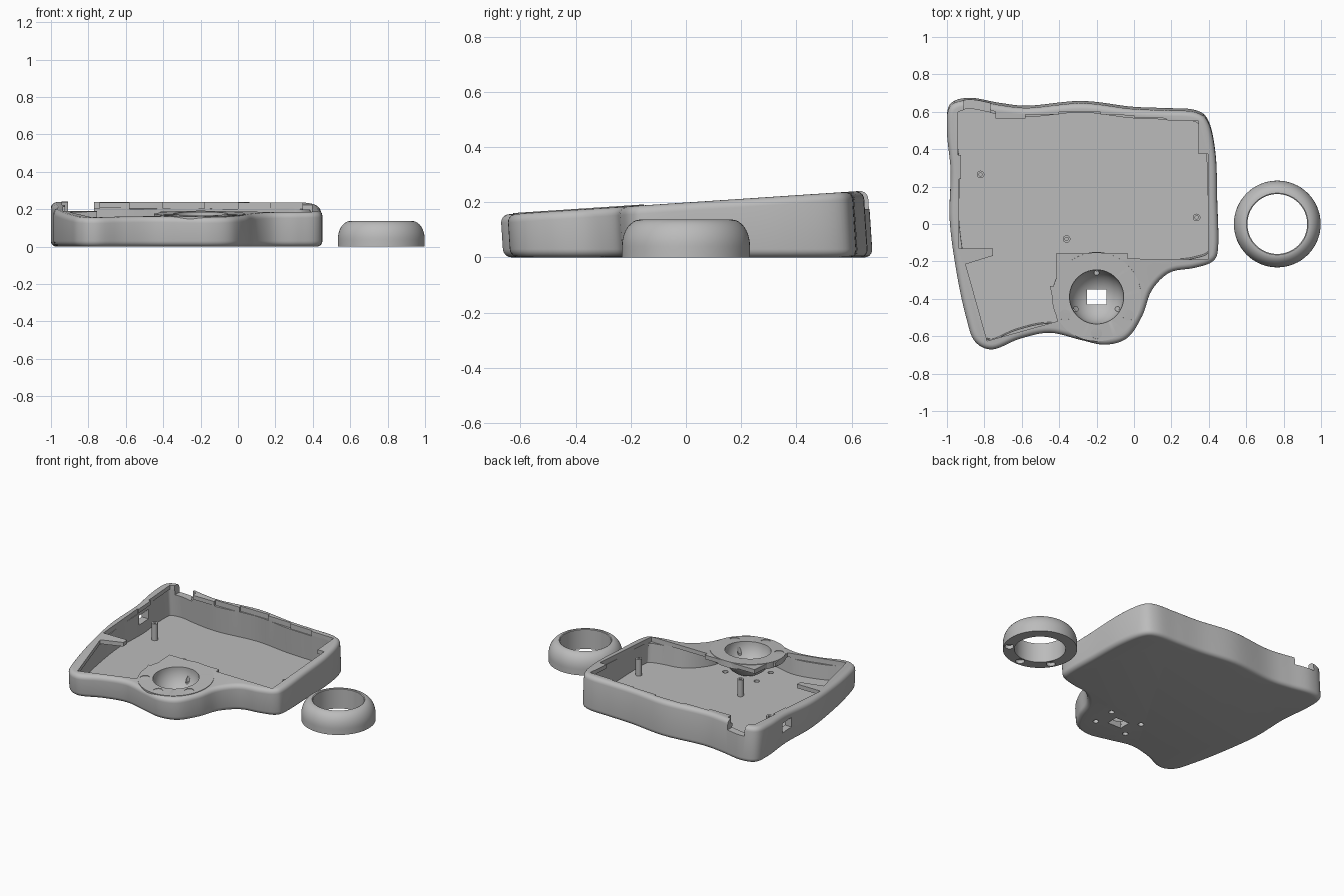
import bpy, bmesh, math
from mathutils import Matrix, Vector

cube = bpy.data.objects.get("Cube")
if cube:
    bpy.data.objects.remove(cube, do_unlink=True)

SLOPE = 0.066          # tilt of the rim
TILT = Matrix.Rotation(math.atan(SLOPE), 4, 'X')
FLOOR = 0.025
WALL = 0.05


def rim(y):
    return 0.198 + SLOPE * y


grey = bpy.data.materials.new("printed_grey")
grey.use_nodes = True
COLOUR = (0.5, 0.5, 0.5, 1)
grey.diffuse_color = COLOUR
grey.node_tree.nodes["Principled BSDF"].inputs["Base Color"].default_value = COLOUR


def finish(bm, name):
    bmesh.ops.recalc_face_normals(bm, faces=bm.faces)
    mesh = bpy.data.meshes.new(name)
    bm.to_mesh(mesh)
    bm.free()
    mesh.materials.append(grey)
    ob = bpy.data.objects.new(name, mesh)
    bpy.context.collection.objects.link(ob)
    return ob


def loft(rings, name):
    """Skin a stack of equal closed rings and cap both ends."""
    bm = bmesh.new()
    rows = [[bm.verts.new(p) for p in ring] for ring in rings]
    n = len(rows[0])
    for a, b in zip(rows, rows[1:]):
        for i in range(n):
            j = (i + 1) % n
            bm.faces.new((a[i], a[j], b[j], b[i]))
    bm.faces.new(rows[0])
    bm.faces.new(rows[-1])
    return finish(bm, name)


def lathe(profile, name, matrix, closed=False, n=64):
    """Spin (radius, height) pairs about the z axis."""
    bm = bmesh.new()
    vs = [bm.verts.new((r, 0, z)) for r, z in profile]
    for a, b in zip(vs, vs[1:] + (vs[:1] if closed else [])):
        if a is not b:
            bm.edges.new((a, b))
    bmesh.ops.spin(bm, geom=bm.verts[:] + bm.edges[:], cent=(0, 0, 0), axis=(0, 0, 1),
                   angle=math.tau, steps=n, use_duplicate=False)
    bmesh.ops.remove_doubles(bm, verts=bm.verts, dist=1e-5)
    bm.transform(matrix)
    return finish(bm, name)


def rod(x, y, lo, hi, r, name="cutter", n=24):
    return lathe([(0, lo), (r, lo), (r, hi), (0, hi)], name, Matrix.Translation((x, y, 0)), n=n)


def box(x, y, z):
    return loft([[(x[0], y[0], h), (x[1], y[0], h), (x[1], y[1], h), (x[0], y[1], h)] for h in z], "cutter")


def cut(ob, *cutters):
    """Subtract every cutter in turn, then delete it."""
    for c in cutters:
        mod = ob.modifiers.new("cut", 'BOOLEAN')
        mod.operation, mod.solver, mod.object = 'DIFFERENCE', 'EXACT', c
        deps = bpy.context.evaluated_depsgraph_get()
        mesh = bpy.data.meshes.new_from_object(ob.evaluated_get(deps))
        ob.modifiers.clear()
        ob.data = mesh
        bpy.data.objects.remove(c, do_unlink=True)


# Wavy outline of the case, clockwise from the back corner
KEYS = [Vector(p) for p in (
    (-.985, .64), (-.88, .677), (-.72, .65), (-.56, .635), (-.28, .66), (-.02, .63), (.16, .622),
    (.325, .612), (.40, .55), (.437, .37), (.445, .13), (.45, -.11), (.42, -.19), (.32, -.225),
    (.19, -.25), (.095, -.345), (.045, -.48), (-.035, -.6), (-.155, -.637), (-.29, -.61),
    (-.45, -.573), (-.61, -.605), (-.755, -.662), (-.85, -.62), (-.895, -.5), (-.945, -.27),
    (-.985, .025), (-.98, .29), (-1, .505))]
outline = []
for i in range(len(KEYS)):
    a, b, c, d = (KEYS[(i + k) % len(KEYS)] for k in (-1, 0, 1, 2))
    for s in range(6):
        t = s / 6
        outline.append(0.5 * (2 * b + (c - a) * t + (2 * a - 5 * b + 4 * c - d) * t * t
                              + (3 * b - a - 3 * c + d) * t ** 3))


def ring(inset, low=None, drop=0):
    """Outline moved inward, at a flat height or at a drop below the tilted rim."""
    out = []
    for i, p in enumerate(outline):
        t = (outline[(i + 1) % len(outline)] - outline[i - 1]).normalized()
        x, v = p.x + t.y * inset, p.y - t.x * inset
        z = rim(v) - drop if low is None else low
        out.append((x, v - SLOPE * z, z))
    return out


# Case body with rounded bottom and rim
R = 0.03
arc = [(R * (1 - math.sin(a)), R * (1 - math.cos(a))) for a in (math.pi / 2 * k / 5 for k in range(6))]
tray = loft([ring(i, low=h) for i, h in arc] + [ring(i, drop=h) for i, h in reversed(arc)], "case_tray")

# Hollow inside and the stepped opening in the lip
cavity = loft([ring(WALL, low=FLOOR), ring(WALL, drop=0.028)], "cutter")
OPENING = [
    (-.94, .6), (-.91, .61), (-.91, .645), (-.77, .635), (-.77, .61), (-.74, .6), (-.74, .565),
    (-.58, .565), (-.58, .585), (-.4, .585), (-.4, .6), (-.18, .6), (-.18, .585), (0, .58), (0, .57),
    (.17, .565), (.17, .555), (.345, .55), (.345, .375), (.395, .375), (.395, -.19), (-.035, -.185),
    (-.035, -.155), (-.415, -.155), (-.415, -.34), (-.45, -.33), (-.41, -.52), (-.785, -.625),
    (-.9, -.215), (-.755, -.17), (-.755, -.13), (-.935, -.13), (-.935, .24), (-.925, .24),
    (-.925, .37), (-.94, .37)]
opening = loft([[(x, y, rim(y) + h) for x, y in OPENING] for h in (-0.034, 0.05)], "cutter")

# Ball socket position on the tilted rim
CX, CY = -0.2, -0.39
SOCKET = Matrix.Translation((CX, CY, rim(CY) + 0.004)) @ TILT
BALL, BOWL, DISC = 0.145, 0.163, 0.238


def sphere_cutter(r):
    pts = [(r * math.sin(a), -r * math.cos(a)) for a in (math.pi * k / 32 for k in range(33))]
    return lathe(pts, "cutter", SOCKET)


notch = box((-.91, -.77), (.5, .8), (.175, .4))
port = box((-1.1, -.88), (.25, .36), (.1, .165))
sensor = ((CX - .052, CX + .052), (CY - .04, CY + .04), (-.1, .08))
cut(tray, cavity, opening, notch, port, sphere_cutter(BALL + .006), box(*sensor))
for sx in (-1, 1):
    for sy in (-1, 1):
        cut(tray, rod(CX + sx * .12, CY + sy * .076, -.1, .06, .018))

# Socket: flat collar with a hanging bowl
bowl = [(BOWL * math.cos(a), -BOWL * math.sin(a)) for a in (math.pi / 2 * k / 16 for k in range(17))]
bowl = [p for p in bowl if p[1] < -.04]
socket = lathe([(0, 0), (DISC, 0), (DISC, -.04), (bowl[0][0], -.04)] + bowl[:-1] + [(0, -BOWL)],
               "ball_socket", SOCKET)
cut(socket, sphere_cutter(BALL), box(*sensor))

# Magnet pockets, and bearing pockets inside the bowl
for deg in (-30, -90, -150):
    a = math.radians(deg)
    pocket = rod(.195 * math.cos(a), .195 * math.sin(a), -.025, .02, .03)
    pocket.data.transform(SOCKET)
    cut(socket, pocket)
for deg in (90, 210, 330):
    a = math.radians(deg)
    cut(socket, rod(CX + .128 * math.cos(a), CY + .128 * math.sin(a), .09, .16, .013, n=12))

# Screw posts with pilot holes
posts = []
for i, (x, y) in enumerate(((-.82, .265), (.335, .035), (-.36, -.08))):
    post = rod(x, y, FLOOR - .005, .14, .02, "screw_post_%d" % (i + 1))
    cut(post, rod(x, y, .09, .2, .009, n=12))
    posts.append(post)

# Loose retaining ring with a rounded shoulder
dome = [(.165 + .067 * math.cos(a), .04 + .097 * math.sin(a)) for a in (math.pi / 2 * k / 12 for k in range(13))]
RING = Matrix.Translation((.766, 0, 0))
retainer = lathe([(.16, 0), (.232, 0)] + dome + [(.16, .134)], "retaining_ring", RING, closed=True)
for deg in (-30, -90, -150):
    a = math.radians(deg)
    cut(retainer, rod(.766 + .195 * math.cos(a), .195 * math.sin(a), -.02, .025, .028))

# Smooth curved walls, keep the corners crisp
bpy.ops.object.select_all(action='DESELECT')
for ob in [tray, socket, retainer] + posts:
    ob.select_set(True)
    bpy.context.view_layer.objects.active = ob
bpy.ops.object.shade_smooth_by_angle(angle=math.radians(30))
